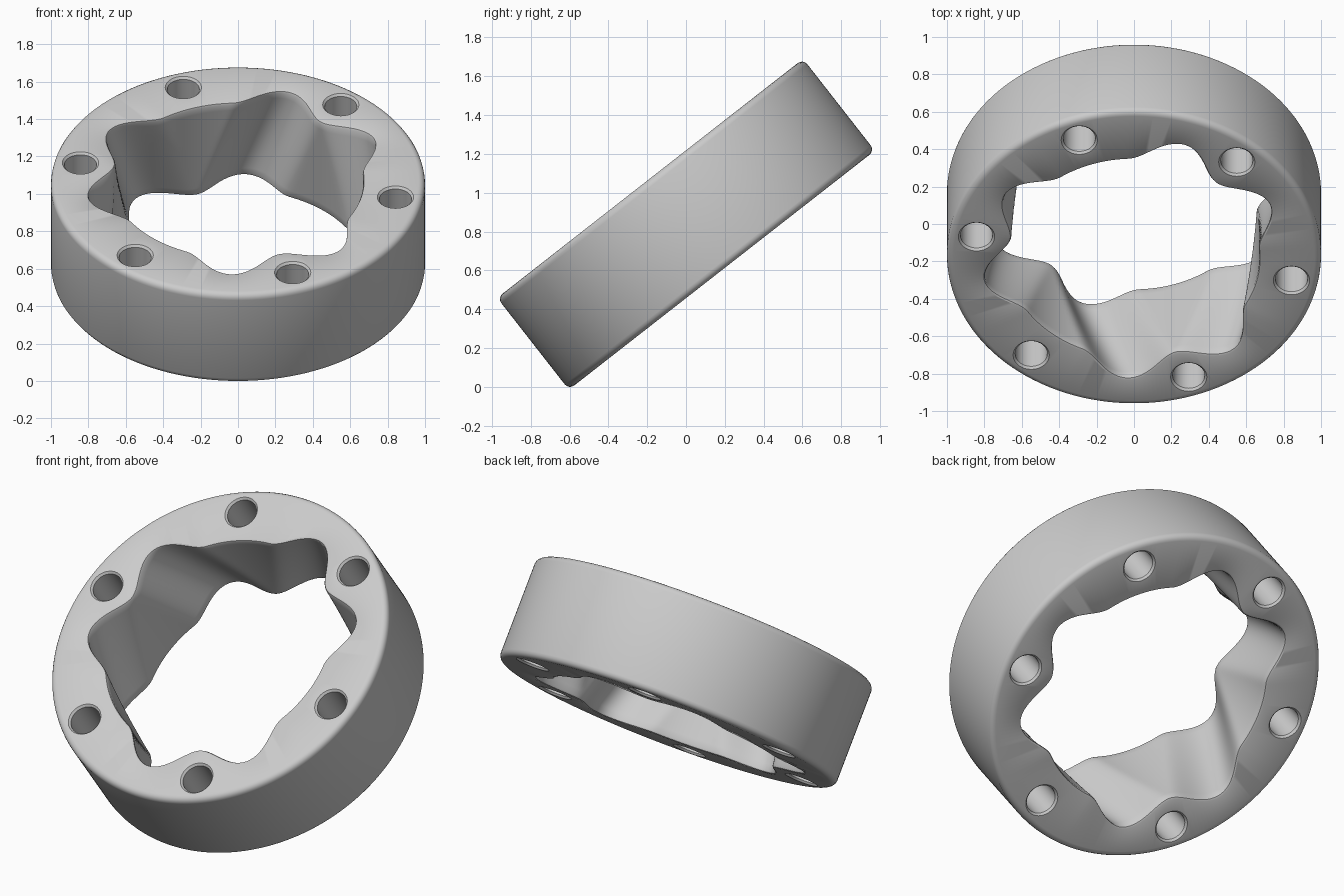
import bpy, bmesh
from math import cos, sin, pi, radians
from mathutils import Matrix

if "Cube" in bpy.data.objects:
    bpy.data.objects.remove(bpy.data.objects["Cube"])

H = 0.30           # half thickness of the ring
N = 240            # segments around
TILT = Matrix.Translation((0, 0, 0.838)) @ Matrix.Rotation(radians(38), 4, 'X')


def bore_radius(deg, z):
    # Lobe pairs per 120 degrees; pairs spread apart from top to bottom
    t = (z + H) / (2 * H)
    half_gap = 38.5 + (21.5 - 38.5) * t
    phi = abs((deg - 49 + 60) % 120 - 60)
    d = min(abs(phi - half_gap) / 22, 1)
    return 0.67 + 0.07 * (1 + cos(pi * d))


def mesh_object(name, bm):
    bmesh.ops.recalc_face_normals(bm, faces=bm.faces)
    me = bpy.data.meshes.new(name)
    bm.to_mesh(me)
    bm.free()
    ob = bpy.data.objects.new(name, me)
    bpy.context.collection.objects.link(ob)
    return ob


def bridge(bm, rings, closed):
    count = len(rings)
    for i in range(count if closed else count - 1):
        a, b = rings[i], rings[(i + 1) % count]
        n = len(a)
        for j in range(n):
            bm.faces.new((a[j], a[(j + 1) % n], b[(j + 1) % n], b[j]))


# Ring body: rounded outer wall, flat faces and a lobed, morphing bore
F, E = 0.035, 0.015
arc = [radians(a) for a in (0, 22.5, 45, 67.5, 90)]
outer = [(1 - F + F * cos(a), -H + F - F * sin(a)) for a in reversed(arc)]
outer += [(1 - F + F * cos(a), H - F + F * sin(a)) for a in arc]
inner = [(E, H), (E * 0.3, H - E * 0.3)]
inner += [(0, H - E - (2 * H - 2 * E) * i / 16) for i in range(17)]
inner += [(E * 0.3, -H + E * 0.3), (E, -H)]

bm = bmesh.new()
rings = []
for r, z in outer:
    rings.append([bm.verts.new((r * cos(2 * pi * j / N), r * sin(2 * pi * j / N), z))
                  for j in range(N)])
for off, z in inner:
    ring = []
    for j in range(N):
        a = 2 * pi * j / N
        r = bore_radius(360 * j / N, z) + off
        ring.append(bm.verts.new((r * cos(a), r * sin(a), z)))
    rings.append(ring)
bridge(bm, rings, True)
body = mesh_object("lobed_ring", bm)

# Six bolt hole cutters with slightly softened rims
bm = bmesh.new()
R, C, M = 0.086, 0.012, 32
profile = [(R + C, -H - 0.05), (R + C, -H - 0.001), (R, -H + C),
           (R, H - C), (R + C, H + 0.001), (R + C, H + 0.05)]
for k in range(6):
    a = radians(50 + 60 * k)
    cx, cy = 0.855 * cos(a), 0.855 * sin(a)
    rings = [[bm.verts.new((cx + r * cos(2 * pi * j / M), cy + r * sin(2 * pi * j / M), z))
              for j in range(M)] for r, z in profile]
    bridge(bm, rings, False)
    bm.faces.new(rings[0])
    bm.faces.new(rings[-1])
cutter = mesh_object("bolt_hole_cutter", bm)
cutter.hide_render = True

mod = body.modifiers.new("bolt_holes", 'BOOLEAN')
mod.operation = 'DIFFERENCE'
mod.solver = 'EXACT'
mod.object = cutter
bpy.context.view_layer.objects.active = body
body.select_set(True)
bpy.ops.object.modifier_apply(modifier=mod.name)
bpy.data.objects.remove(cutter)

# Tilt the ring so its lower edge rests on the ground
body.data.transform(TILT)
low = min(v.co.z for v in body.data.vertices)
body.data.transform(Matrix.Translation((0, 0, -low)))
bpy.ops.object.shade_smooth_by_angle(angle=radians(30))
